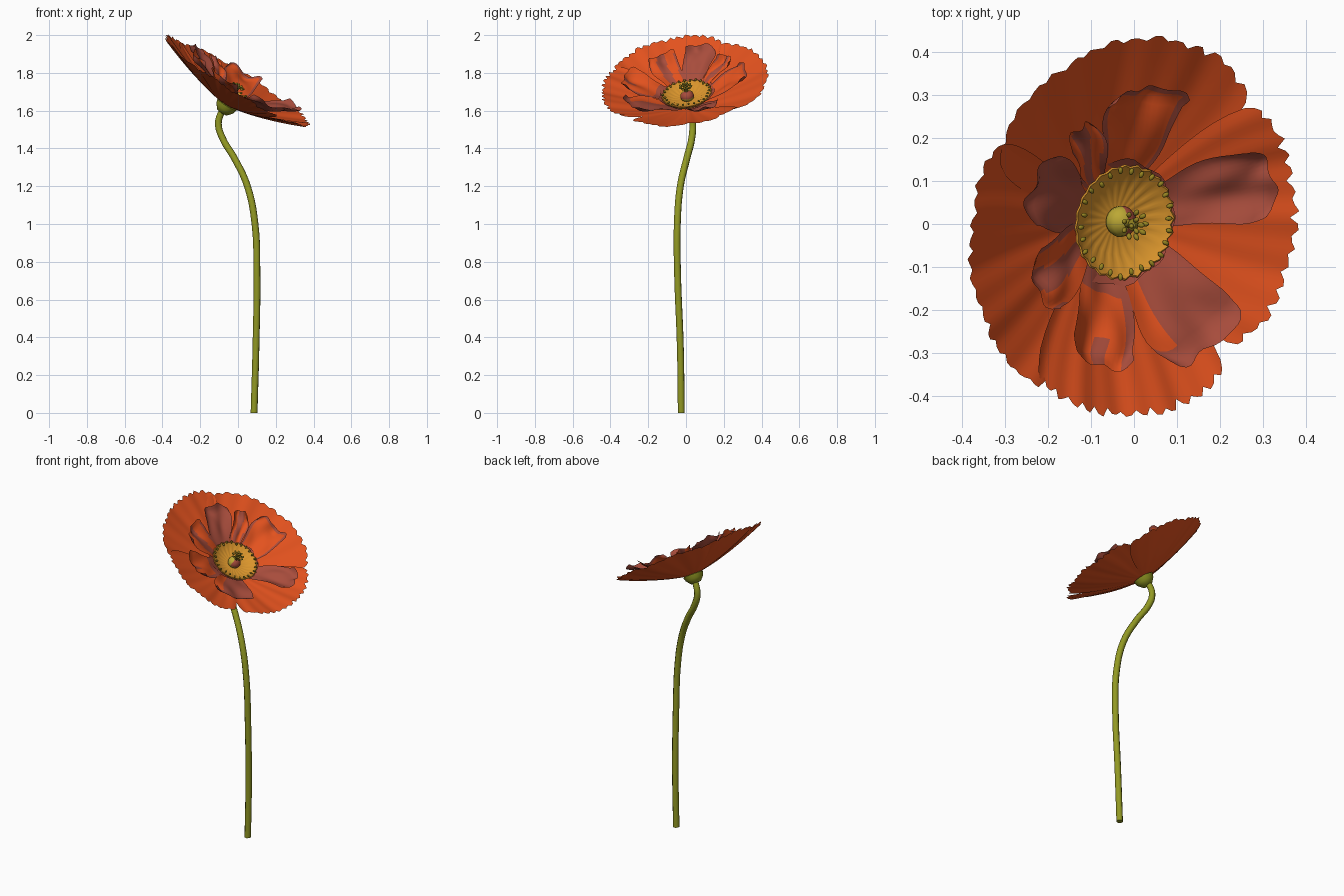
import bpy, bmesh, math, random
from math import sin, cos, pi, radians
from mathutils import Matrix, Vector

random.seed(4)
if "Cube" in bpy.data.objects:
    bpy.data.objects.remove(bpy.data.objects["Cube"])


def material(name, rgb):
    m = bpy.data.materials.new(name)
    m.use_nodes = True
    m.diffuse_color = (*rgb, 1)
    bsdf = next(n for n in m.node_tree.nodes if n.type == "BSDF_PRINCIPLED")
    bsdf.inputs["Base Color"].default_value = (*rgb, 1)
    return m


ORANGE = material("poppy orange", (0.77, 0.084, 0.013))
DUSKY = material("dusky red", (0.39, 0.073, 0.045))
GREEN = material("stem green", (0.29, 0.32, 0.017))
GOLD = material("stamen gold", (0.70, 0.30, 0.025))
OLIVE = material("anther olive", (0.30, 0.23, 0.015))
YELLOW = material("ovary yellow", (0.50, 0.39, 0.035))

# Flower head frame: origin at the receptacle, local z along the flower axis
axis = Vector((0.52, -0.14, 0.84)).normalized()
side = (Vector((1, 0, 0)) - axis * axis.x).normalized()
HEAD = Matrix((side, axis.cross(side), axis)).transposed().to_4x4()
HEAD.translation = (-0.06, 0.014, 1.629)


def finish(bm, name, mats, angle=50):
    me = bpy.data.meshes.new(name)
    bm.to_mesh(me)
    bm.free()
    for m in mats:
        me.materials.append(m)
    ob = bpy.data.objects.new(name, me)
    bpy.context.collection.objects.link(ob)
    ob.matrix_world = HEAD
    bpy.ops.object.select_all(action="DESELECT")
    ob.select_set(True)
    bpy.context.view_layer.objects.active = ob
    bpy.ops.object.shade_smooth_by_angle(angle=radians(angle))


def grid(name, cols, rows, point, mats, rule=None, closed=False):
    """Surface from point(i, j); rule(u, v) picks the material slot."""
    bm = bmesh.new()
    vs = [[bm.verts.new(point(i, j)) for i in range(cols + (not closed))]
          for j in range(rows + 1)]
    for j in range(rows):
        for i in range(cols):
            k = (i + 1) % len(vs[0])
            f = bm.faces.new((vs[j][i], vs[j][k], vs[j + 1][k], vs[j + 1][i]))
            if rule:
                f.material_index = rule((i + 0.5) / cols * 2 - 1, (j + 0.5) / rows)
    finish(bm, name, mats)


def cup(r):
    return 0.145 * (max(r, 0) / 0.45) ** 1.4


# Four broad outer petals with toothed rims, overlapping towards the base
def outer_petal(name, centre, half, length, lift):
    cols, rows = 45, 10
    teeth = [(0.008 if i % 3 else -0.004) + random.uniform(-0.005, 0.005)
             for i in range(cols + 1)]
    phase = random.uniform(0, 6)

    def point(i, j):
        u, v = i / cols * 2 - 1, j / rows
        r = 0.03 + (length - 0.03) * v * (1 - 0.07 * u ** 6)
        r += teeth[i] * (v == 1)
        a = radians(centre + half * u * (1.12 - 0.12 * v ** 4))
        h = cup(r) + lift * v + 0.005 * v * sin(9 * u + phase) + 0.002 * v * sin(23 * u)
        return r * cos(a), r * sin(a), h

    grid(name, cols, rows, point, [ORANGE])


outer_petal("outer_petal_back", 98, 57, 0.436, -0.01)
outer_petal("outer_petal_front", 266, 38, 0.438, 0.004)
outer_petal("outer_petal_right", 191, 43, 0.46, -0.008)
outer_petal("outer_petal_left", -5, 45, 0.418, 0.008)


# Crumpled inner petals, narrow at the base and curled at the tip
def inner_petal(name, centre, tip, half, rule, lift=0.035):
    cols, rows = 16, 14
    rot = Matrix.Rotation(radians(centre), 3, "Z")
    p = random.uniform(0, 6)

    def point(i, j):
        u, v = i / cols * 2 - 1, j / rows
        r = 0.07 + (tip - 0.07) * v * (1 - 0.12 * u ** 6)
        r += 0.005 * v * sin(7 * u + p)
        width = half * (0.4 + 0.6 * sin(min(v * 1.6, 1.57))) * (1 - 0.3 * max(0, v - 0.7))
        y = width * u + 0.006 * sin(8 * v + p)
        h = cup(math.hypot(r, y)) + 0.012 + lift * sin(v * 2.2)
        h += 0.02 * v * u * u + 0.008 * v * sin(5 * u + 4 * v + p)
        h += 0.007 * v * sin(9 * v - 4 * u + p)
        if v > 0.85:
            r -= (v - 0.85) * 0.12
            h += (v - 0.85) * 0.08
        return rot @ Vector((r, y, h))

    grid(name, cols, rows, point, [ORANGE, DUSKY], rule)


def dusky(u, v):
    return 1


def rimmed(u, v):
    return int(v > 0.9 or abs(u) > 0.9)


def streaked(u, v):
    return int(sin(5 * u + 2 * v) > -0.1)


def blotched(u, v):
    return int(v < 0.35 or abs(u - 0.1) < 0.2 and v > 0.7 or u > 0.75)


def half_dusky(u, v):
    return int(u > -0.55 or v > 0.75)


inner_petal("inner_petal_left", 15, 0.37, 0.09, dusky, 0.045)
inner_petal("inner_petal_back", 87, 0.345, 0.105, rimmed)
inner_petal("inner_petal_back_narrow", 125, 0.32, 0.05, streaked, 0.045)
inner_petal("inner_petal_right_back", 158, 0.35, 0.09, dusky, 0.045)
inner_petal("inner_petal_right_front", 202, 0.33, 0.085, streaked, 0.045)
inner_petal("inner_petal_front", 249, 0.355, 0.095, blotched)
inner_petal("inner_petal_front_left", 300, 0.365, 0.12, half_dusky)


# Parts turned around the flower axis, with optional ribs and uphill shift
def turned(name, profile, mats, segments=20, ribs=0, depth=0, rule=None, shift=0):
    def point(i, j):
        a = 2 * pi * i / segments
        r, h = profile[j]
        wave = 1 + depth * cos(ribs * a)
        return r * cos(a) * wave - shift, r * sin(a) * wave, h + depth * 0.1 * cos(ribs * a) * (r > 0.05)

    grid(name, segments, len(profile) - 1, point, mats, rule, closed=True)


def downhill(u, v):
    return int(abs(u) > 0.5 and v > 0.3)


turned("receptacle", [(0.004, -0.05), (0.03, -0.046), (0.052, -0.02), (0.06, 0.004), (0.004, 0.02)], [GREEN])
turned("collar", [(0.03, 0.015), (0.09, 0.035), (0.13, 0.055), (0.148, 0.07)], [DUSKY], 48, 9, 0.03, shift=0.013)
turned("stamen_bowl", [(0.004, 0.04), (0.04, 0.036), (0.08, 0.044), (0.115, 0.06),
                       (0.13, 0.074), (0.134, 0.072), (0.115, 0.05)], [GOLD], 96, 24, 0.025)
turned("ovary", [(0.022, 0.035), (0.034, 0.045), (0.037, 0.058), (0.032, 0.074), (0.018, 0.086), (0.003, 0.09)],
       [YELLOW, DUSKY], rule=downhill)
turned("style", [(0.01, 0.082), (0.01, 0.105), (0.015, 0.112), (0.003, 0.118)], [OLIVE], 12)


def beads(name, spots, size, mat):
    bm = bmesh.new()
    for p in spots:
        d = Vector((p[0], p[1], 0.03)).to_track_quat("Z", "Y").to_matrix().to_4x4()
        shape = Matrix.Translation(p) @ d @ Matrix.Diagonal((1, 1, 1.6, 1))
        bmesh.ops.create_icosphere(bm, subdivisions=2, radius=size, matrix=shape)
    finish(bm, name, [mat])


# Anthers around the bowl rim and the stigma tuft at the tip
ring = [2 * pi * k / 26 for k in range(26)]
beads("rim_anthers", [(r * cos(a), r * sin(a), 0.08) for a in ring
                      for r in [random.uniform(0.116, 0.128)]], 0.0055, OLIVE)
tuft = [(r * cos(a), r * sin(a), h) for r, h, n in ((0.029, 0.117, 9), (0.013, 0.125, 4))
        for a in [2 * pi * k / n for k in range(n)]]
beads("stigma_tuft", tuft, 0.006, OLIVE)

# Bending stem, ending inside the receptacle
path = [(0.085, -0.025, 0), (0.095, -0.03, 0.35), (0.1, -0.045, 0.75), (0.09, -0.046, 1.0),
        (0.05, -0.03, 1.2), (-0.02, 0.005, 1.35), (-0.08, 0.03, 1.45),
        (-0.104, 0.036, 1.53), (-0.09, 0.031, 1.585), (-0.065, 0.02, 1.62)]
curve = bpy.data.curves.new("stem", "CURVE")
curve.dimensions = "3D"
curve.bevel_depth = 0.019
curve.bevel_resolution = 2
curve.resolution_u = 5
curve.use_fill_caps = True
spline = curve.splines.new("BEZIER")
spline.bezier_points.add(len(path) - 1)
for bp, co in zip(spline.bezier_points, path):
    bp.co = co
    bp.handle_left_type = bp.handle_right_type = "AUTO"
curve.materials.append(GREEN)
stem = bpy.data.objects.new("stem", curve)
bpy.context.collection.objects.link(stem)
bpy.ops.object.select_all(action="DESELECT")
stem.select_set(True)
bpy.context.view_layer.objects.active = stem
bpy.ops.object.convert(target="MESH")
bpy.ops.object.shade_smooth_by_angle(angle=radians(50))
